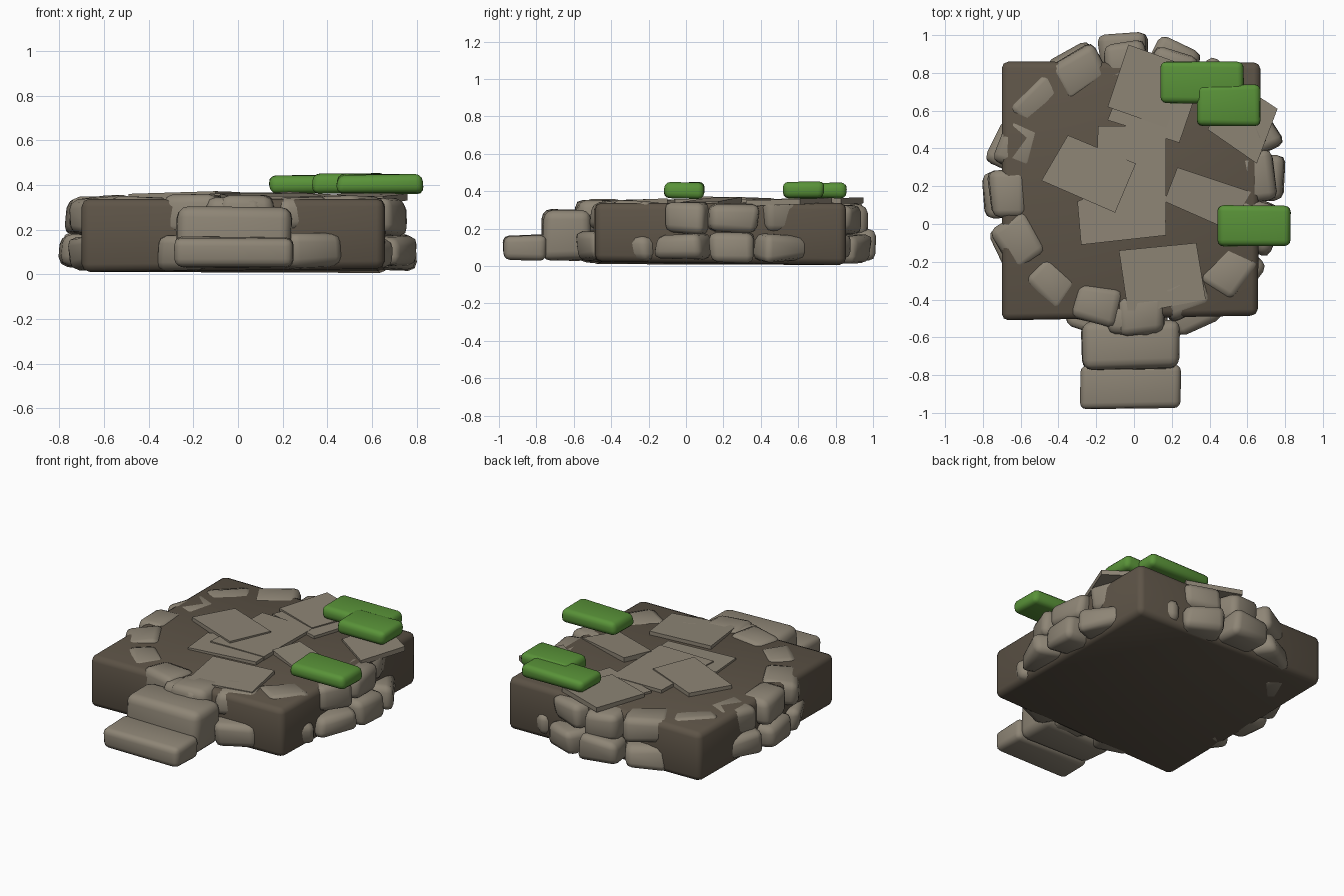
import bpy, bmesh, math, random
from mathutils import Vector, Matrix

random.seed(4)
if "Cube" in bpy.data.objects:
    bpy.data.objects.remove(bpy.data.objects["Cube"])


def material(name, rgb):
    m = bpy.data.materials.new(name)
    m.use_nodes = True
    m.diffuse_color = (*rgb, 1)
    m.node_tree.nodes["Principled BSDF"].inputs["Base Color"].default_value = (*rgb, 1)
    return m


STONE = material("warm grey stone", (0.27, 0.235, 0.18))
EARTH = material("brown earth", (0.11, 0.088, 0.063))
MOSS = material("moss green", (0.1, 0.29, 0.04))


def finish(name, bm, mat, angle=40):
    bmesh.ops.recalc_face_normals(bm, faces=bm.faces)
    mesh = bpy.data.meshes.new(name)
    bm.to_mesh(mesh)
    bm.free()
    obj = bpy.data.objects.new(name, mesh)
    bpy.context.collection.objects.link(obj)
    mesh.materials.append(mat)
    bpy.ops.object.select_all(action="DESELECT")
    obj.select_set(True)
    bpy.context.view_layer.objects.active = obj
    bpy.ops.object.shade_smooth_by_angle(angle=math.radians(angle))
    return obj


def rock(name, center, size, mat, turn=0, jitter=0.0, bevel=0.035, segments=2):
    """Bevelled block with slightly displaced corners."""
    bm = bmesh.new()
    bmesh.ops.create_cube(bm, size=1)
    for v in bm.verts:
        v.co = Vector(c * s for c, s in zip(v.co, size))
        v.co += Vector(random.uniform(-jitter, jitter) for _ in range(3))
    bmesh.ops.bevel(bm, geom=bm.edges[:], offset=bevel, segments=segments,
                    profile=0.5, affect="EDGES", clamp_overlap=True)
    place = Matrix.Translation(center) @ Matrix.Rotation(turn, 4, "Z")
    bmesh.ops.transform(bm, matrix=place, verts=bm.verts)
    return finish(name, bm, mat, 60)


def flagstone(name, corners, heights, thickness=0.03):
    """Thin paving slab from its outline and the height of each top corner."""
    bm = bmesh.new()
    top = [bm.verts.new((x, y, z)) for (x, y), z in zip(corners, heights)]
    low = [bm.verts.new(v.co - Vector((0, 0, thickness))) for v in top]
    bm.faces.new(top)
    bm.faces.new(low[::-1])
    for i in range(len(top)):
        j = (i + 1) % len(top)
        bm.faces.new((top[i], low[i], low[j], top[j]))
    return finish(name, bm, STONE, 30)


# Earth core: a slightly uneven block with softened corners
bm = bmesh.new()
outline = [(-0.7, -0.51), (0.655, -0.485), (0.67, 0.855), (-0.7, 0.86)]
base = [bm.verts.new((x, y, z)) for (x, y), z in zip(outline, (0.01, 0.025, 0.005, 0.025))]
face = bm.faces.new(base)
new = bmesh.ops.extrude_face_region(bm, geom=[face])["geom"]
for v in new:
    if isinstance(v, bmesh.types.BMVert):
        v.co.z = 0.338
bmesh.ops.bevel(bm, geom=bm.edges[:], offset=0.035, segments=2, profile=0.5, affect="EDGES")
finish("earth_core", bm, EARTH, 60)

# Two courses of rubble in a ring
COUNT = 16
for course, radius, z, height in (("lower", 0.70, 0.1, 0.145), ("upper", 0.665, 0.255, 0.16)):
    for i in range(COUNT):
        a = math.radians(4) + math.tau * i / COUNT + random.uniform(-0.025, 0.025)
        r = radius + random.uniform(-0.015, 0.025)
        rock(f"{course}_ring_stone_{i + 1}",
             (r * math.cos(a), 0.2 + r * math.sin(a), z + random.uniform(-0.005, 0.012)),
             (0.2, random.uniform(0.23, 0.27), height), STONE,
             a + random.uniform(-0.1, 0.1), 0.018, 0.04)

# Front steps
rock("lower_step", (-0.015, -0.865, 0.1), (0.53, 0.23, 0.135), STONE, 0, 0.008, 0.035, 3)
rock("upper_step", (-0.02, -0.64, 0.165), (0.52, 0.25, 0.27), STONE, 0, 0.012, 0.05, 3)
rock("threshold_stone", (-0.015, -0.5, 0.26), (0.25, 0.17, 0.16), STONE, 0, 0.01, 0.04)

# Paving laid unevenly over the top
paving = {
    "back": ([(-0.03, 0.95), (-0.14, 0.62), (0.17, 0.51), (0.3, 0.83)], (0.366, 0.362, 0.36, 0.365)),
    "back_under": ([(-0.02, 0.85), (-0.14, 0.55), (0.24, 0.43), (0.35, 0.75)], (0.35, 0.352, 0.355, 0.358)),
    "centre": ([(-0.19, 0.52), (-0.21, 0.02), (0.17, 0.02), (0.17, 0.52)], (0.358, 0.36, 0.362, 0.355)),
    "left": ([(-0.35, 0.47), (-0.49, 0.23), (-0.1, 0.06), (0.01, 0.32)], (0.362, 0.36, 0.372, 0.368)),
    "middle": ([(-0.3, 0.12), (-0.28, -0.11), (0.17, -0.06), (0.16, 0.3)], (0.352, 0.35, 0.358, 0.357)),
    "front": ([(-0.08, -0.14), (-0.03, -0.48), (0.38, -0.4), (0.33, -0.1)], (0.36, 0.35, 0.35, 0.362)),
    "right": ([(0.23, 0.3), (0.16, 0.12), (0.5, -0.03), (0.62, 0.17)], (0.37, 0.365, 0.342, 0.345)),
    "right_back": ([(0.39, 0.5), (0.65, 0.32), (0.76, 0.61), (0.5, 0.78)], (0.352, 0.35, 0.36, 0.365)),
}
for place, (corners, heights) in paving.items():
    flagstone(f"{place}_flagstone", corners, heights)

# Moss cushions
for name, x, y, w, d in (("back", 0.36, 0.75, 0.44, 0.22),
                         ("side", 0.5, 0.63, 0.34, 0.22),
                         ("front", 0.635, -0.01, 0.385, 0.22)):
    rock(f"{name}_moss", (x, y, 0.405), (w, d, 0.085), MOSS, 0, 0.006, 0.032, 3)
